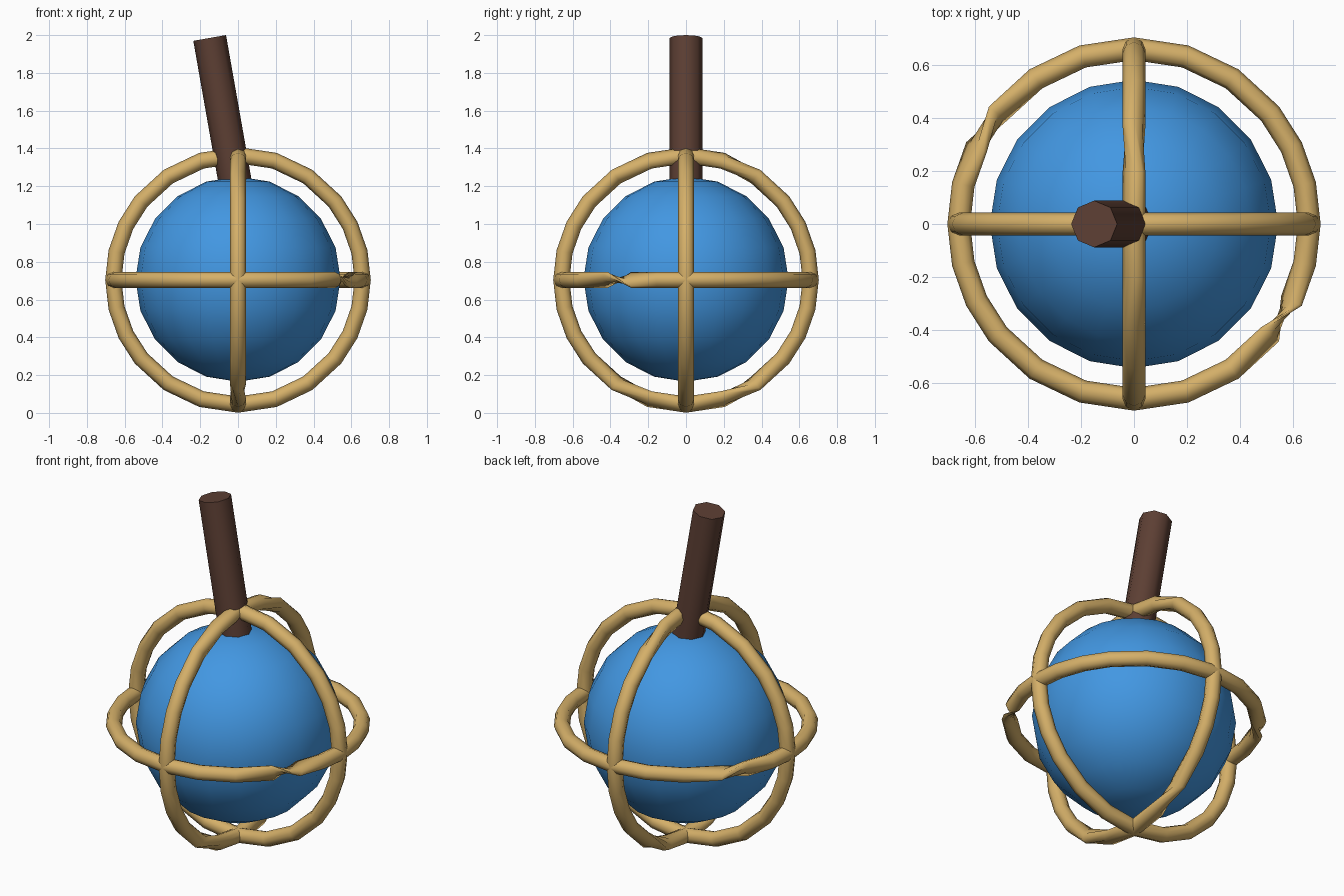
import bpy, bmesh, math
from mathutils import Vector, Matrix

if "Cube" in bpy.data.objects:
    bpy.data.objects.remove(bpy.data.objects["Cube"])

CENTRE = Vector((0, 0, 0.704))
X, Y, Z = Vector((1, 0, 0)), Vector((0, 1, 0)), Vector((0, 0, 1))


def material(name, rgb):
    m = bpy.data.materials.new(name)
    m.diffuse_color = (*rgb, 1)
    m.use_nodes = True
    m.node_tree.nodes["Principled BSDF"].inputs["Base Color"].default_value = m.diffuse_color
    return m


blue = material("blue", (0.055, 0.31, 0.76))
brown = material("dark brown", (0.11, 0.05, 0.034))
tan = material("straw tan", (0.66, 0.43, 0.14))


def add(name, bm, mat, angle):
    bmesh.ops.recalc_face_normals(bm, faces=bm.faces)
    me = bpy.data.meshes.new(name)
    bm.to_mesh(me)
    bm.free()
    me.materials.append(mat)
    for p in me.polygons:
        p.use_smooth = True
    me.set_sharp_from_angle(angle=math.radians(angle))
    ob = bpy.data.objects.new(name, me)
    bpy.context.collection.objects.link(ob)
    return ob


# Station angles: closer together near the first axis of the ring
QUARTER = [0, 13, 26, 39, 56, 73]
STATIONS = (QUARTER + [180 - a for a in [90] + QUARTER[:0:-1]]
            + [180 + a for a in QUARTER] + [360 - a for a in [90] + QUARTER[:0:-1]])


def ring(name, u, v, twists):
    """Octagonal tube around a circle; twists maps a segment to its twist."""
    bm = bmesh.new()
    n = u.cross(v)
    major, minor, sides, roll = 0.66, 0.043, 8, 0
    loops = []
    for i, deg in enumerate(STATIONS):
        a = math.radians(deg)
        radial = u * math.cos(a) + v * math.sin(a)
        loop = []
        for k in range(sides):
            t = 2 * math.pi * k / sides + math.radians(roll)
            loop.append(bm.verts.new(
                CENTRE + radial * (major + minor * math.cos(t)) + n * minor * math.sin(t)))
        loops.append(loop)
        roll += twists.get(i, 0)
    for i, loop in enumerate(loops):
        nxt = loops[(i + 1) % len(loops)]
        for k in range(sides):
            j = (k + 1) % sides
            bm.faces.new((loop[k], loop[j], nxt[j], nxt[k]))
    return add(name, bm, tan, 180)


# Three crossing hoops, pinched where the strand twists
ring("level_hoop", X, Y, {9: 135, 21: -135})
ring("side_to_side_hoop", X, Z, {})
ring("front_to_back_hoop", Y, Z, {4: 45, 7: -45, 16: 90, 19: -90})

# Ball held inside the hoops
bm = bmesh.new()
bmesh.ops.create_uvsphere(bm, u_segments=20, v_segments=10, radius=0.543,
                          matrix=Matrix.Translation((0, 0, 0.708)))
add("ball", bm, blue, 180)

# Leaning stick handle
length, tilt = 0.82, math.radians(-10)
axis = Vector((math.sin(tilt), 0, math.cos(tilt)))
mid = Vector((-0.15, 0, 1.985)) - axis * length / 2
bm = bmesh.new()
bmesh.ops.create_cone(bm, cap_ends=True, segments=8, radius1=0.088, radius2=0.088,
                      depth=length,
                      matrix=Matrix.Translation(mid) @ Matrix.Rotation(tilt, 4, 'Y'))
add("stick", bm, brown, 50)
